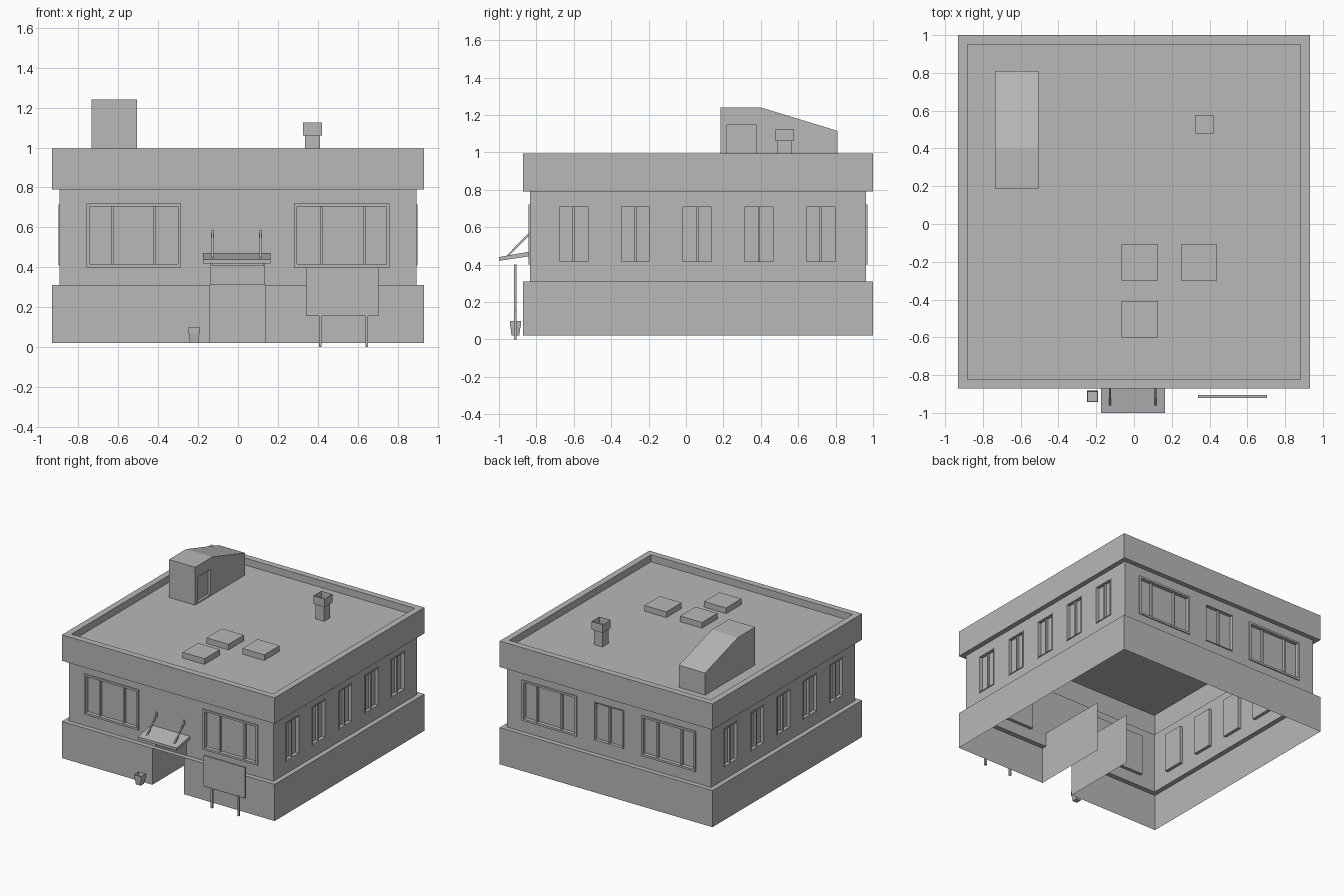
import bpy, bmesh
from mathutils import Vector

cube = bpy.data.objects.get("Cube")
if cube:
    bpy.data.objects.remove(cube, do_unlink=True)

grey = bpy.data.materials.new("plain_grey")
grey.use_nodes = True
grey.diffuse_color = (0.48, 0.48, 0.48, 1)
grey.node_tree.nodes["Principled BSDF"].inputs["Base Color"].default_value = grey.diffuse_color

X, FRONT, BACK, INSET = 0.932, -0.872, 1.0, 0.038
GROUND, LEDGE, SOFFIT, TOP, ROOF = 0.02, 0.31, 0.79, 0.995, 0.94


def finish(name, bm, fix_normals=True):
    bmesh.ops.remove_doubles(bm, verts=bm.verts, dist=1e-5)
    if fix_normals:
        bmesh.ops.recalc_face_normals(bm, faces=bm.faces)
    mesh = bpy.data.meshes.new(name)
    bm.to_mesh(mesh)
    bm.free()
    mesh.materials.append(grey)
    obj = bpy.data.objects.new(name, mesh)
    bpy.context.collection.objects.link(obj)
    return obj


def quad(bm, *points):
    return bm.faces.new([bm.verts.new(p) for p in points])


def add_box(bm, lo, hi, place=Vector):
    """Box between two corners, optionally mapped through a placing function."""
    v = [bm.verts.new(place((x, y, z)))
         for x in (lo[0], hi[0]) for y in (lo[1], hi[1]) for z in (lo[2], hi[2])]
    for ids in ((0, 1, 3, 2), (4, 6, 7, 5), (0, 4, 5, 1), (2, 3, 7, 6), (0, 2, 6, 4), (1, 5, 7, 3)):
        bm.faces.new([v[i] for i in ids])


def box(name, lo, hi):
    bm = bmesh.new()
    add_box(bm, lo, hi)
    return finish(name, bm)


def extrude_x(name, profile, x0, x1):
    """Prism with a (y, z) profile running along x."""
    bm = bmesh.new()
    face = bm.faces.new([bm.verts.new((x0, y, z)) for y, z in profile])
    out = bmesh.ops.extrude_face_region(bm, geom=[face])["geom"]
    verts = [g for g in out if isinstance(g, bmesh.types.BMVert)]
    bmesh.ops.translate(bm, verts=verts, vec=(x1 - x0, 0, 0))
    return finish(name, bm)


# Each side maps (along, outward, up) into the model, measured from the outer face
SIDES = {
    "front": lambda p: Vector((p[0], FRONT - p[1], p[2])),
    "back": lambda p: Vector((p[0], BACK + p[1], p[2])),
    "left": lambda p: Vector((X + p[1], p[0], p[2])),
    "right": lambda p: Vector((-X - p[1], p[0], p[2])),
}


def panel(name, side, u, z, depth, openings=()):
    """Thin wall with rectangular openings (u0, u1, z0, z1)."""
    place = SIDES[side]
    us = sorted({*u, *(v for o in openings for v in o[:2])})
    zs = sorted({*z, *(v for o in openings for v in o[2:])})
    bm = bmesh.new()
    for a, b in zip(us, us[1:]):
        for c, d in zip(zs, zs[1:]):
            mu, mz = (a + b) / 2, (c + d) / 2
            if any(o[0] < mu < o[1] and o[2] < mz < o[3] for o in openings):
                continue
            corners = [place((p, -depth, q)) for p, q in ((a, c), (b, c), (b, d), (a, d))]
            if side in ("back", "right"):
                corners.reverse()
            quad(bm, *corners)
    finish(name, bm, False)


def window(name, side, opening, mullions, border, proud):
    """Recessed pane with a raised border and upright bars."""
    place = SIDES[side]
    a, b, c, d = opening
    out, back = proud - INSET, -INSET - 0.022
    bm = bmesh.new()
    add_box(bm, (a, back, c), (a + border, out, d), place)
    add_box(bm, (b - border, back, c), (b, out, d), place)
    for z in (c, d - border):
        add_box(bm, (a + border, back, z), (b - border, out, z + border), place)
    for m in mullions:
        add_box(bm, (m - 0.006, back, c + border), (m + 0.006, -INSET - 0.004, d - border), place)
    add_box(bm, (a, back - 0.003, c), (b, back, d), place)
    finish(name, bm)


def ring(name, levels, cap=False):
    """Rectangular bands joining (inset, z) levels around the building."""
    bm = bmesh.new()
    loops = []
    for i, z in levels:
        loops.append([bm.verts.new(p) for p in (
            (-X + i, FRONT + i, z), (X - i, FRONT + i, z),
            (X - i, BACK - i, z), (-X + i, BACK - i, z))])
    for lo, hi in zip(loops, loops[1:]):
        for k in range(4):
            n = (k + 1) % 4
            bm.faces.new((lo[k], lo[n], hi[n], hi[k]))
    if cap:
        bm.faces.new(loops[-1])
    finish(name, bm, False)


# Hollow shell: ledge, parapet and sunken roof
ring("base_ledge", [(0, LEDGE), (INSET, LEDGE)])
ring("roof_parapet", [(INSET, SOFFIT), (0, SOFFIT), (0, TOP), (0.05, TOP), (0.05, ROOF)], cap=True)

# Window layout per side
large = [((-0.76, -0.285, 0.4, 0.72), (-0.63, -0.42)), ((0.28, 0.76, 0.4, 0.72), (0.42, 0.635))]
layout = {
    "front": large,
    "back": large + [((-0.13, 0.13, 0.41, 0.715), (0,))],
    "left": [((y - 0.083, y + 0.083, 0.41, 0.715), (y,)) for y in (-0.6, -0.27, 0.06, 0.39, 0.72)],
}
layout["right"] = layout["left"]

# Base and upper walls, with the entrance cut through the front
for side, windows in layout.items():
    span = (-X, X) if side in ("front", "back") else (FRONT, BACK)
    inner = (span[0] + INSET, span[1] - INSET)
    front = side == "front"
    panel(side + "_base", side, span, (GROUND, LEDGE), 0,
          [(-0.14, 0.137, GROUND, LEDGE)] if front else ())
    holes = [w[0] for w in windows] + ([(-0.135, 0.132, LEDGE, 0.42)] if front else [])
    panel(side + "_wall", side, inner, (LEDGE, SOFFIT), INSET, holes)
    for n, (opening, bars) in enumerate(windows):
        big = len(bars) == 2
        window(f"{side}_window_{n + 1}", side, opening, bars,
               0.016 if big else 0.007, 0.008 if big else 0.005)

# Entrance passage walls
for label, x in (("right", -0.14), ("left", 0.137)):
    bm = bmesh.new()
    quad(bm, (x, FRONT, GROUND), (x, -0.25, GROUND), (x, -0.25, LEDGE), (x, FRONT, LEDGE))
    quad(bm, (x, FRONT + INSET, LEDGE), (x, -0.25, LEDGE), (x, -0.25, 0.42), (x, FRONT + INSET, 0.42))
    finish(label + "_passage_wall", bm, False)

# Roof stair house with a recessed door
stair_house = extrude_x("stair_house", [(0.185, ROOF), (0.81, ROOF), (0.81, 1.115), (0.4, 1.24), (0.185, 1.24)],
                        -0.735, -0.505)
cutter = box("door_cutter", (-0.527, 0.22, ROOF + 0.01), (-0.45, 0.375, 1.15))
cutter.hide_render = True
cutter.hide_viewport = True
cut = stair_house.modifiers.new("door_recess", "BOOLEAN")
cut.operation, cut.object, cut.solver = "DIFFERENCE", cutter, "EXACT"

# Chimney with a hollow cap
box("chimney_stack", (0.337, 0.49, ROOF), (0.412, 0.565, 1.06))
bm = bmesh.new()
add_box(bm, (0.325, 0.478, 1.06), (0.422, 0.578, 1.125))
top = max(bm.faces, key=lambda f: f.calc_center_median().z)
bmesh.ops.inset_region(bm, faces=[top], thickness=0.015)
bmesh.ops.translate(bm, verts=top.verts, vec=(0, 0, -0.05))
finish("chimney_cap", bm)

# Skylights
for n, (x, y) in enumerate(((-0.065, -0.3), (0.248, -0.3), (-0.065, -0.6))):
    box(f"skylight_{n + 1}", (x, y, ROOF), (x + 0.192, y + 0.192, 0.985))

# Sloping canopy and its stays
wall_y = FRONT + INSET
extrude_x("entrance_canopy", [(-1.0, 0.42), (wall_y, 0.445), (wall_y, 0.47), (-1.0, 0.44)], -0.175, 0.163)
for label, x in (("right", -0.128), ("left", 0.113)):
    extrude_x(label + "_canopy_stay", [(-0.968, 0.44), (-0.952, 0.44), (wall_y, 0.56), (wall_y, 0.575)],
              x - 0.005, x + 0.005)
    box(label + "_stay_bracket", (x - 0.007, wall_y - 0.008, 0.55), (x + 0.007, wall_y, 0.585))

# Sign board with a raised border, on two posts
bm = bmesh.new()
add_box(bm, (0.34, -0.92, 0.155), (0.705, -0.905, 0.4))
face = min(bm.faces, key=lambda f: f.calc_center_median().y)
bmesh.ops.inset_region(bm, faces=[face], thickness=0.012)
bmesh.ops.translate(bm, verts=face.verts, vec=(0, 0.005, 0))
finish("sign_board", bm)
for label, x in (("right", 0.412), ("left", 0.645)):
    box(label + "_sign_post", (x - 0.007, -0.92, 0), (x + 0.007, -0.906, 0.16))

# Tapered plant pot
bm = bmesh.new()
add_box(bm, (-0.25, -0.942, GROUND), (-0.19, -0.882, 0.098))
bottom = min(bm.faces, key=lambda f: f.calc_center_median().z)
centre = bottom.calc_center_median()
for v in bottom.verts:
    v.co = centre + (v.co - centre) * 0.7
top = max(bm.faces, key=lambda f: f.calc_center_median().z)
bmesh.ops.inset_region(bm, faces=[top], thickness=0.01)
bmesh.ops.translate(bm, verts=top.verts, vec=(0, 0, -0.03))
finish("plant_pot", bm)
